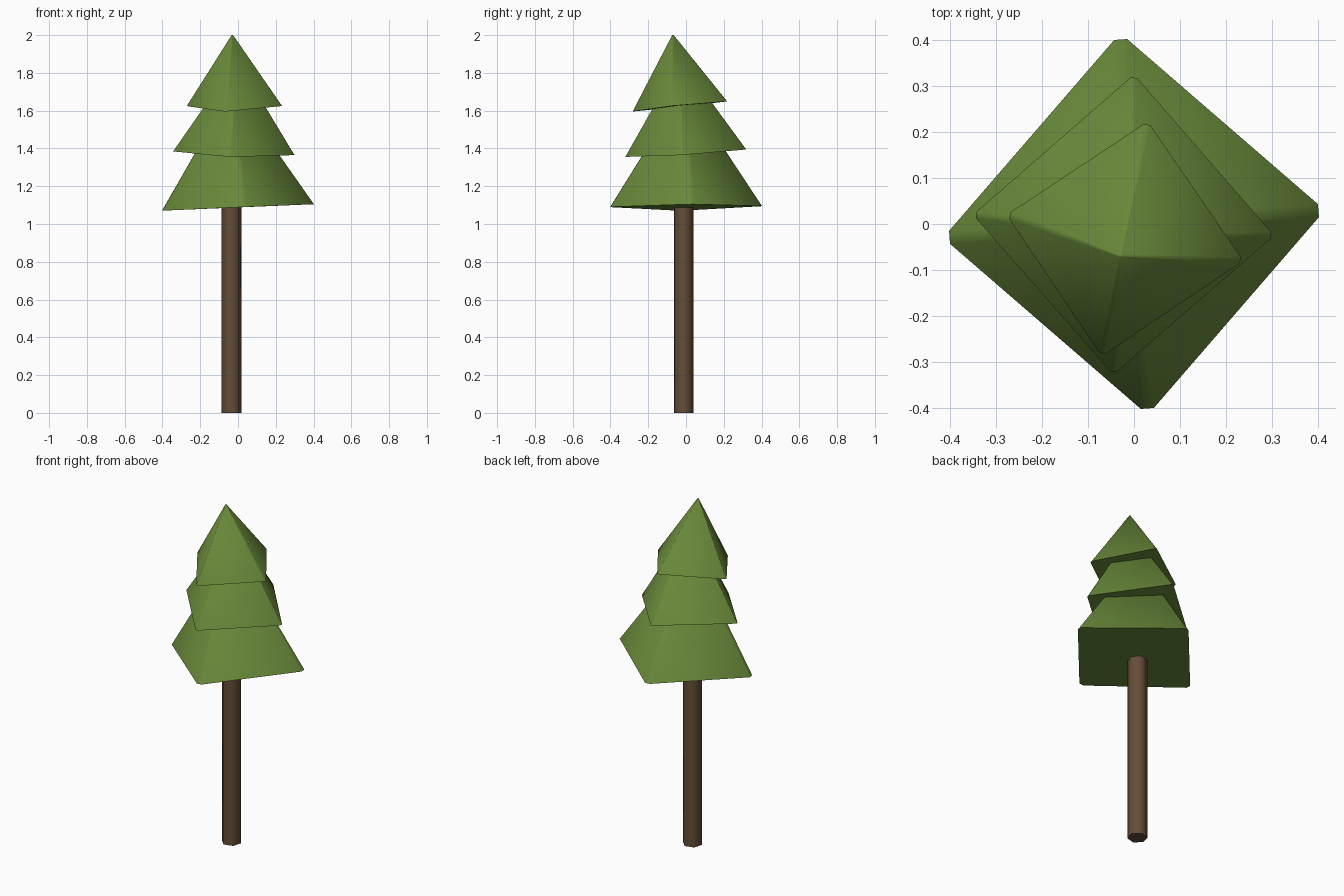
import bpy, bmesh, math
from mathutils import Vector

cube = bpy.data.objects.get("Cube")
if cube:
    bpy.data.objects.remove(cube, do_unlink=True)


def material(name, rgb):
    m = bpy.data.materials.new(name)
    m.use_nodes = True
    m.diffuse_color = (*rgb, 1)
    bsdf = m.node_tree.nodes["Principled BSDF"]
    bsdf.inputs["Base Color"].default_value = (*rgb, 1)
    bsdf.inputs["Roughness"].default_value = 0.9
    return m


leaf = material("leaf_green", (0.14, 0.25, 0.042))
bark = material("bark_brown", (0.127, 0.074, 0.038))


def loft(name, lower, upper, mat, angle):
    """Closed solid between two rings with the same number of points."""
    bm = bmesh.new()
    a = [bm.verts.new(p) for p in lower]
    b = [bm.verts.new(p) for p in upper]
    n = len(a)
    for i in range(n):
        j = (i + 1) % n
        bm.faces.new((a[i], a[j], b[j], b[i]))
    bm.faces.new(a)
    bm.faces.new(b)
    bmesh.ops.recalc_face_normals(bm, faces=bm.faces)
    mesh = bpy.data.meshes.new(name)
    bm.to_mesh(mesh)
    bm.free()
    mesh.materials.append(mat)
    obj = bpy.data.objects.new(name, mesh)
    bpy.context.collection.objects.link(obj)
    bpy.ops.object.select_all(action="DESELECT")
    bpy.context.view_layer.objects.active = obj
    obj.select_set(True)
    bpy.ops.object.shade_smooth_by_angle(angle=math.radians(angle))
    return obj


def clipped(corners, cut):
    """Ring of points with each corner chamfered."""
    ring = []
    for i, c in enumerate(corners):
        for other in (corners[i - 1], corners[(i + 1) % len(corners)]):
            ring.append(c + (other - c).normalized() * cut)
    return ring


def foliage(name, corners, apex, cut):
    """Tilted four-sided pyramid with softened ridges and a tiny blunt tip."""
    corners = [Vector(c) for c in corners]
    apex = Vector(apex)
    lower = clipped(corners, cut)
    upper = [apex + (p - apex) * 0.015 for p in lower]
    return loft(name, lower, upper, leaf, 60)


# Foliage tiers: corners listed left, front, right, back as seen from the front
foliage("lower_foliage",
        [(-0.415, -0.03, 1.07), (0.03, -0.415, 1.09),
         (0.415, 0.03, 1.105), (-0.03, 0.415, 1.095)],
        (-0.03, -0.01, 1.72), 0.02)
foliage("middle_foliage",
        [(-0.35, 0.02, 1.385), (-0.045, -0.328, 1.355),
         (0.305, -0.025, 1.365), (0, 0.325, 1.395)],
        (-0.006, -0.03, 1.87), 0.01)
foliage("upper_foliage",
        [(-0.277, 0.02, 1.625), (-0.07, -0.288, 1.595),
         (0.238, -0.08, 1.625), (0.03, 0.223, 1.65)],
        (-0.03, -0.07, 2.006), 0.01)

# Six-sided trunk
ring = [Vector((-0.034 + 0.054 * math.cos(t), -0.012 + 0.054 * math.sin(t), 0))
        for t in (math.radians(15 + 60 * i) for i in range(6))]
loft("trunk", ring, [p + Vector((0, 0, 1.2)) for p in ring], bark, 65)
